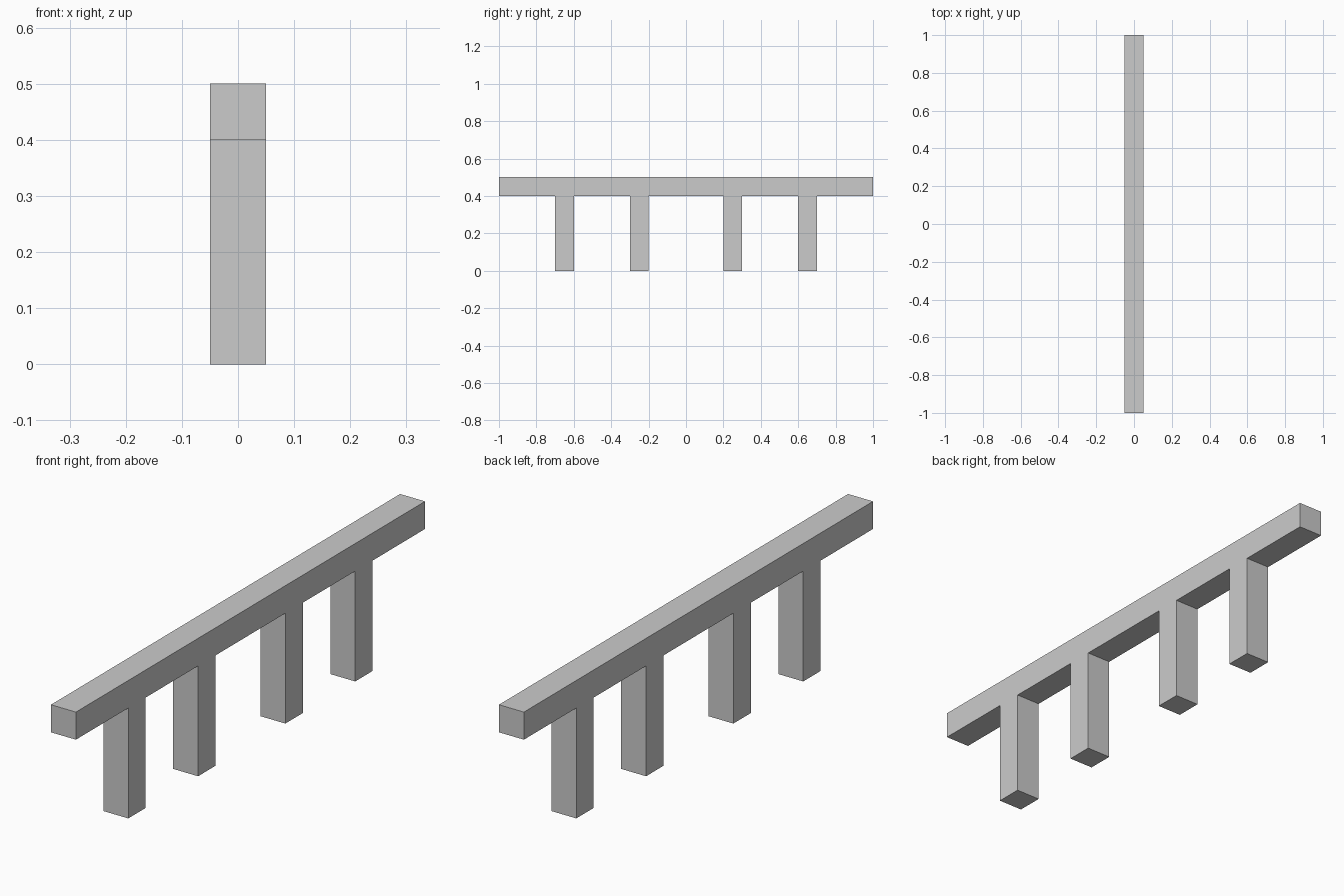
import bpy
import bmesh

if "Cube" in bpy.data.objects:
    bpy.data.objects.remove(bpy.data.objects["Cube"])

HALF_X = 0.05                       # half thickness
HALF_Y = 1.0                        # half length of the beam
BEAM_Z, TOP_Z = 0.4, 0.5            # underside and top of the beam
LEG_W = 0.1
LEG_CENTRES = (-0.65, -0.25, 0.25, 0.65)

# Side outline (y, z): beam underside stepping down around each leg
outline = [(-HALF_Y, BEAM_Z)]
for c in LEG_CENTRES:
    a, b = c - LEG_W / 2, c + LEG_W / 2
    outline += [(a, BEAM_Z), (a, 0), (b, 0), (b, BEAM_Z)]
outline += [(HALF_Y, BEAM_Z), (HALF_Y, TOP_Z), (-HALF_Y, TOP_Z)]

# Beam and legs as one solid, extruded across x
bm = bmesh.new()
face = bm.faces.new([bm.verts.new((-HALF_X, y, z)) for y, z in outline])
ext = bmesh.ops.extrude_face_region(bm, geom=[face], use_keep_orig=True)
moved = [e for e in ext["geom"] if isinstance(e, bmesh.types.BMVert)]
bmesh.ops.translate(bm, verts=moved, vec=(2 * HALF_X, 0, 0))
bmesh.ops.recalc_face_normals(bm, faces=bm.faces)

mesh = bpy.data.meshes.new("beam_with_legs")
bm.to_mesh(mesh)
bm.free()
bpy.context.collection.objects.link(bpy.data.objects.new("beam_with_legs", mesh))
